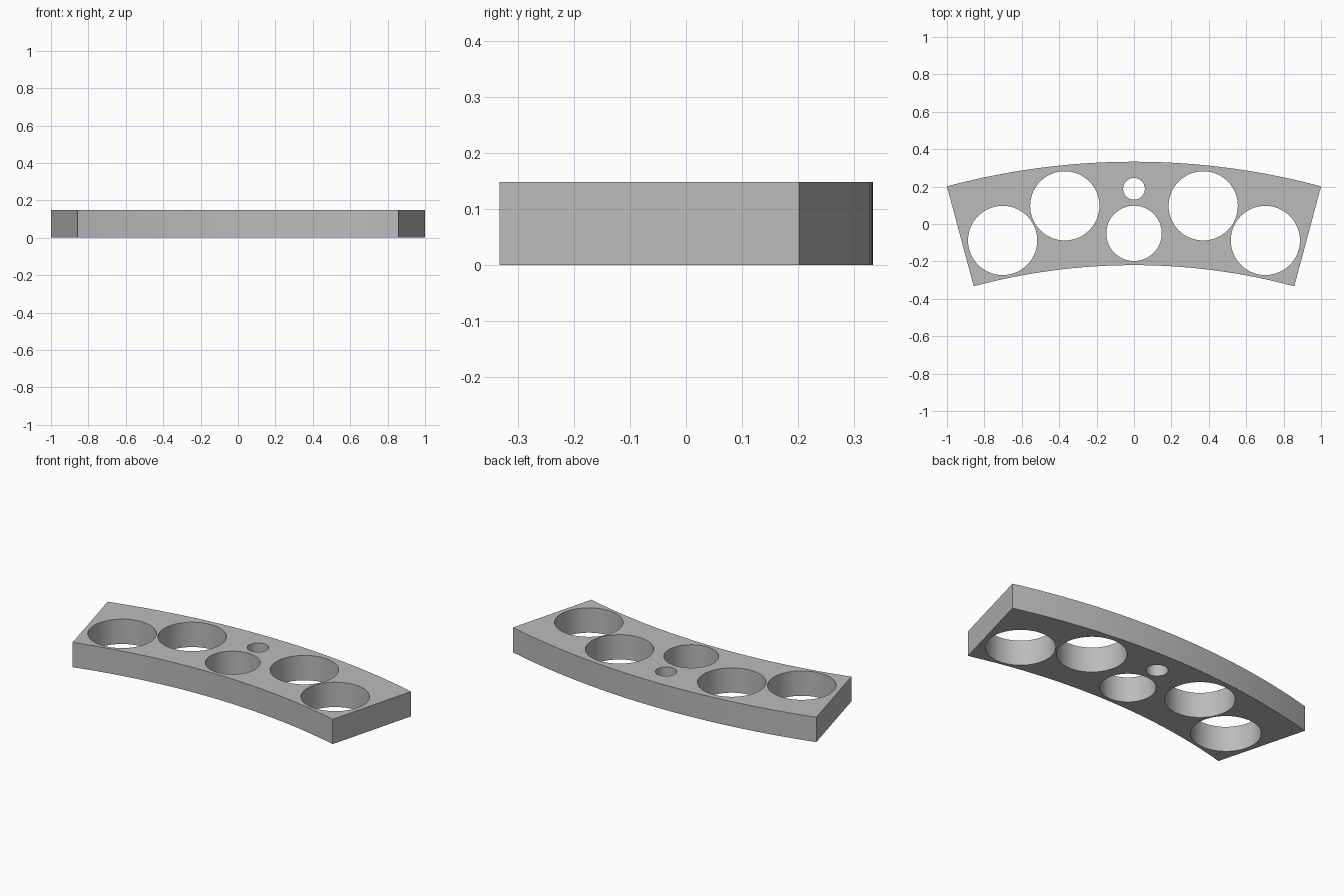
import bpy, bmesh
from math import sin, cos, radians

if "Cube" in bpy.data.objects:
    bpy.data.objects.remove(bpy.data.objects["Cube"])

THICK = 0.148
R_OUT, R_IN = 3.864, 3.311
CENTRE_Y = 0.333 - R_OUT
HALF_ANGLE = radians(15)
STEPS = 40

grey = bpy.data.materials.new("plain grey")
grey.use_nodes = True
grey.diffuse_color = (0.5, 0.5, 0.5, 1)
grey.node_tree.nodes["Principled BSDF"].inputs["Base Color"].default_value = grey.diffuse_color


def arc(radius):
    angles = [HALF_ANGLE * (2 * i / STEPS - 1) for i in range(STEPS + 1)]
    return [(radius * sin(a), CENTRE_Y + radius * cos(a), 0) for a in angles]


# Curved plate: a ring sector raised to its thickness
bm = bmesh.new()
outline = arc(R_IN) + arc(R_OUT)[::-1]
base = bm.faces.new([bm.verts.new(p) for p in outline])
raised = bmesh.ops.extrude_face_region(bm, geom=[base])["geom"]
bmesh.ops.translate(bm, vec=(0, 0, THICK),
                    verts=[v for v in raised if isinstance(v, bmesh.types.BMVert)])
bmesh.ops.recalc_face_normals(bm, faces=bm.faces)
mesh = bpy.data.meshes.new("curved_plate")
bm.to_mesh(mesh)
bm.free()
plate = bpy.data.objects.new("curved_plate", mesh)
bpy.context.collection.objects.link(plate)
mesh.materials.append(grey)

# Through holes: centre x, centre y, radius; side holes are mirrored
holes = [(0, -0.05, 0.148), (0, 0.188, 0.058)]
for side in (-1, 1):
    holes += [(side * 0.37, 0.097, 0.185), (side * 0.7025, -0.088, 0.185)]

for x, y, r in holes:
    bpy.ops.mesh.primitive_cylinder_add(vertices=64, radius=r, depth=1, location=(x, y, 0))
    cutter = bpy.context.object
    cutter.name = "hole_cutter"
    cutter.data.materials.append(grey)
    cut = plate.modifiers.new("hole", 'BOOLEAN')
    cut.operation, cut.solver, cut.object = 'DIFFERENCE', 'EXACT', cutter
    bpy.ops.object.select_all(action='DESELECT')
    bpy.context.view_layer.objects.active = plate
    plate.select_set(True)
    bpy.ops.object.modifier_apply(modifier=cut.name)
    bpy.data.objects.remove(cutter)

# Smooth walls with crisp rims
bpy.ops.object.shade_smooth_by_angle(angle=radians(30))
